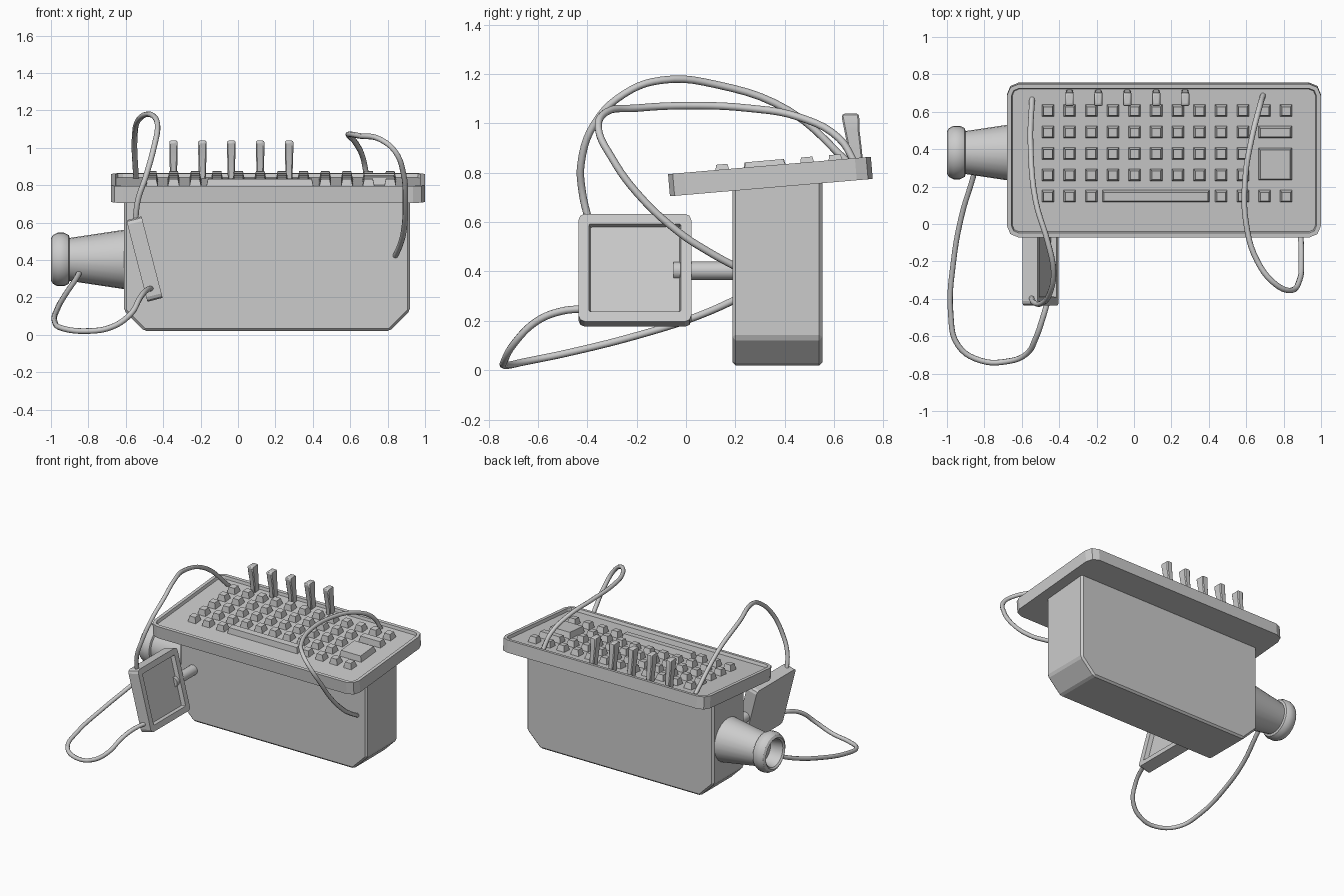
import bpy, bmesh, math
from mathutils import Matrix, Vector

if "Cube" in bpy.data.objects:
    bpy.data.objects.remove(bpy.data.objects["Cube"])


def finish(name, bm, matrix=None, bevel=0, smooth=None):
    bmesh.ops.recalc_face_normals(bm, faces=bm.faces)
    mesh = bpy.data.meshes.new(name)
    bm.to_mesh(mesh)
    bm.free()
    ob = bpy.data.objects.new(name, mesh)
    bpy.context.collection.objects.link(ob)
    if matrix:
        ob.matrix_world = matrix
    if bevel:
        mod = ob.modifiers.new("edge", 'BEVEL')
        mod.width, mod.segments = bevel, 1
    if smooth:
        bpy.ops.object.select_all(action='DESELECT')
        ob.select_set(True)
        bpy.context.view_layer.objects.active = ob
        bpy.ops.object.shade_smooth_by_angle(angle=math.radians(smooth))
    return ob


def loft(bm, rings):
    """Bridge matching rings of points and cap both ends."""
    vs = [[bm.verts.new(p) for p in ring] for ring in rings]
    n = len(vs[0])
    for a, b in zip(vs, vs[1:]):
        for i in range(n):
            j = (i + 1) % n
            bm.faces.new((a[i], a[j], b[j], b[i]))
    bm.faces.new(vs[0][::-1])
    bm.faces.new(vs[-1])


def rounded_rect(w, h, r, z, seg=2):
    pts = []
    for k, (sx, sy) in enumerate(((1, 1), (-1, 1), (-1, -1), (1, -1))):
        for i in range(seg + 1):
            a = math.pi / 2 * (k + i / seg)
            pts.append((sx * (w / 2 - r) + r * math.cos(a),
                        sy * (h / 2 - r) + r * math.sin(a), z))
    return pts


def rect(cx, cy, w, h, z):
    return [(cx + sx * w / 2, cy + sy * h / 2, z)
            for sx, sy in ((-1, -1), (1, -1), (1, 1), (-1, 1))]


def framed_slab(name, w, h, r, profile, matrix):
    """Rounded slab with a raised rim; profile lists (inset, height)."""
    bm = bmesh.new()
    loft(bm, [rounded_rect(w - 2 * i, h - 2 * i, max(r - i, 0.006), z) for i, z in profile])
    return finish(name, bm, matrix)


def lathe(name, profile, matrix, seg=24, smooth=30):
    bm = bmesh.new()
    loft(bm, [[(r * math.cos(2 * math.pi * i / seg), r * math.sin(2 * math.pi * i / seg), z)
               for i in range(seg)] for z, r in profile])
    return finish(name, bm, matrix, smooth=smooth)


def cable(name, pts, radius=0.015):
    cu = bpy.data.curves.new(name, 'CURVE')
    cu.dimensions = '3D'
    cu.bevel_depth, cu.bevel_resolution = radius, 2
    cu.resolution_u = 5
    cu.use_fill_caps = True
    sp = cu.splines.new('BEZIER')
    sp.bezier_points.add(len(pts) - 1)
    for bp, p in zip(sp.bezier_points, pts):
        bp.co = p
        bp.handle_left_type = bp.handle_right_type = 'AUTO'
    ob = bpy.data.objects.new(name, cu)
    bpy.context.collection.objects.link(ob)
    bpy.ops.object.select_all(action='DESELECT')
    ob.select_set(True)
    bpy.context.view_layer.objects.active = ob
    bpy.ops.object.convert(target='MESH')


# Body: box with chamfered lower corners
outline = [(-0.61, 0.77), (-0.61, 0.13), (-0.50, 0.02), (0.81, 0.02), (0.92, 0.13), (0.92, 0.77)]
bm = bmesh.new()
loft(bm, [[(x, y, z) for x, z in outline] for y in (0.188, 0.553)])
finish("body", bm, bevel=0.013)

# Tilted keyboard tray with recessed top
CY = 0.342
tray = Matrix.Translation((0.16, CY, 0.785)) @ Matrix.Rotation(math.radians(4.9), 4, 'X')
framed_slab("keyboard_tray", 1.68, 0.825, 0.065,
            [(0, -0.045), (0, 0.045), (0.024, 0.045), (0.03, 0.024)], tray)

# Keys: regular grid plus the wide ones
cols = [-0.46 + 0.1158 * i for i in range(12)]
rows = [0.61, 0.495, 0.38, 0.265, 0.15]
keys = []
for r, y in enumerate(rows):
    for c, x in enumerate(cols):
        if (r in (1, 2, 3) and c > 9) or (r == 4 and 3 <= c <= 7):
            continue
        keys.append((x, y, 0.066, 0.066))
keys += [(0.755, 0.495, 0.18, 0.066), (0.755, 0.323, 0.18, 0.175), (0.117, 0.15, 0.575, 0.066)]
bm = bmesh.new()
for x, y, w, h in keys:
    x, y = x - 0.16, y - CY
    loft(bm, [rect(x, y, w, h, 0.02), rect(x, y, w - 0.02, h - 0.02, 0.066)])
finish("keys", bm, tray)

# Row of levers behind the keys
for i in range(5):
    x = -0.345 + 0.1545 * i
    bm = bmesh.new()
    loft(bm, [rect(x, y, w, d, z) for z, y, w, d in
              ((0.82, 0.692, 0.036, 0.056), (0.90, 0.684, 0.04, 0.056), (0.975, 0.672, 0.045, 0.062),
               (1.03, 0.666, 0.045, 0.072), (1.04, 0.668, 0.037, 0.06))])
    finish("lever_%d" % (i + 1), bm, bevel=0.006, smooth=40)

# Side horn with a bulged, hollow end ring
lathe("side_horn", [(0.58, 0.163), (0.90, 0.115), (0.905, 0.13), (0.93, 0.143), (0.965, 0.143),
                    (0.99, 0.13), (1.0, 0.112), (0.99, 0.10), (0.90, 0.085)],
      Matrix.Translation((0, 0.382, 0.403)) @ Matrix.Rotation(-math.pi / 2, 4, 'Y'))

# Small tilted screen and its support arm
framed_slab("side_screen", 0.45, 0.457, 0.025,
            [(0, -0.042), (0, 0.042), (0.042, 0.042), (0.048, 0.012)],
            Matrix.Translation((-0.50, -0.207, 0.405)) @ Matrix.Rotation(math.radians(75.5), 4, 'Y'))
lathe("screen_arm", [(-0.05, 0.037), (0.22, 0.037)],
      Matrix.Translation((-0.50, 0, 0.403)) @ Matrix.Rotation(-math.pi / 2, 4, 'X'), 16)

# Cables
cable("cable_tray_to_screen", [
    (-0.545, 0.67, 0.83), (-0.553, 0.42, 1.05), (-0.525, 0.12, 1.158), (-0.46, -0.10, 1.175),
    (-0.43, -0.25, 1.12), (-0.45, -0.37, 1.0), (-0.495, -0.425, 0.84), (-0.535, -0.42, 0.72), (-0.55, -0.39, 0.59)])
cable("cable_tray_to_body", [
    (0.69, 0.69, 0.83), (0.67, 0.62, 0.94), (0.63, 0.46, 1.025), (0.595, 0.25, 1.062), (0.60, 0, 1.072),
    (0.66, -0.20, 1.062), (0.76, -0.325, 1.045), (0.84, -0.355, 0.98), (0.885, -0.30, 0.86),
    (0.895, -0.20, 0.72), (0.887, -0.03, 0.56), (0.865, 0.10, 0.475), (0.84, 0.20, 0.42)])
cable("cable_screen_to_horn", [
    (-0.455, -0.39, 0.25), (-0.49, -0.51, 0.238), (-0.525, -0.61, 0.195), (-0.575, -0.695, 0.11),
    (-0.68, -0.735, 0.04), (-0.82, -0.73, 0.02), (-0.94, -0.65, 0.035), (-0.98, -0.48, 0.07),
    (-0.965, -0.20, 0.14), (-0.92, 0.05, 0.22), (-0.86, 0.25, 0.31), (-0.84, 0.33, 0.35)])
